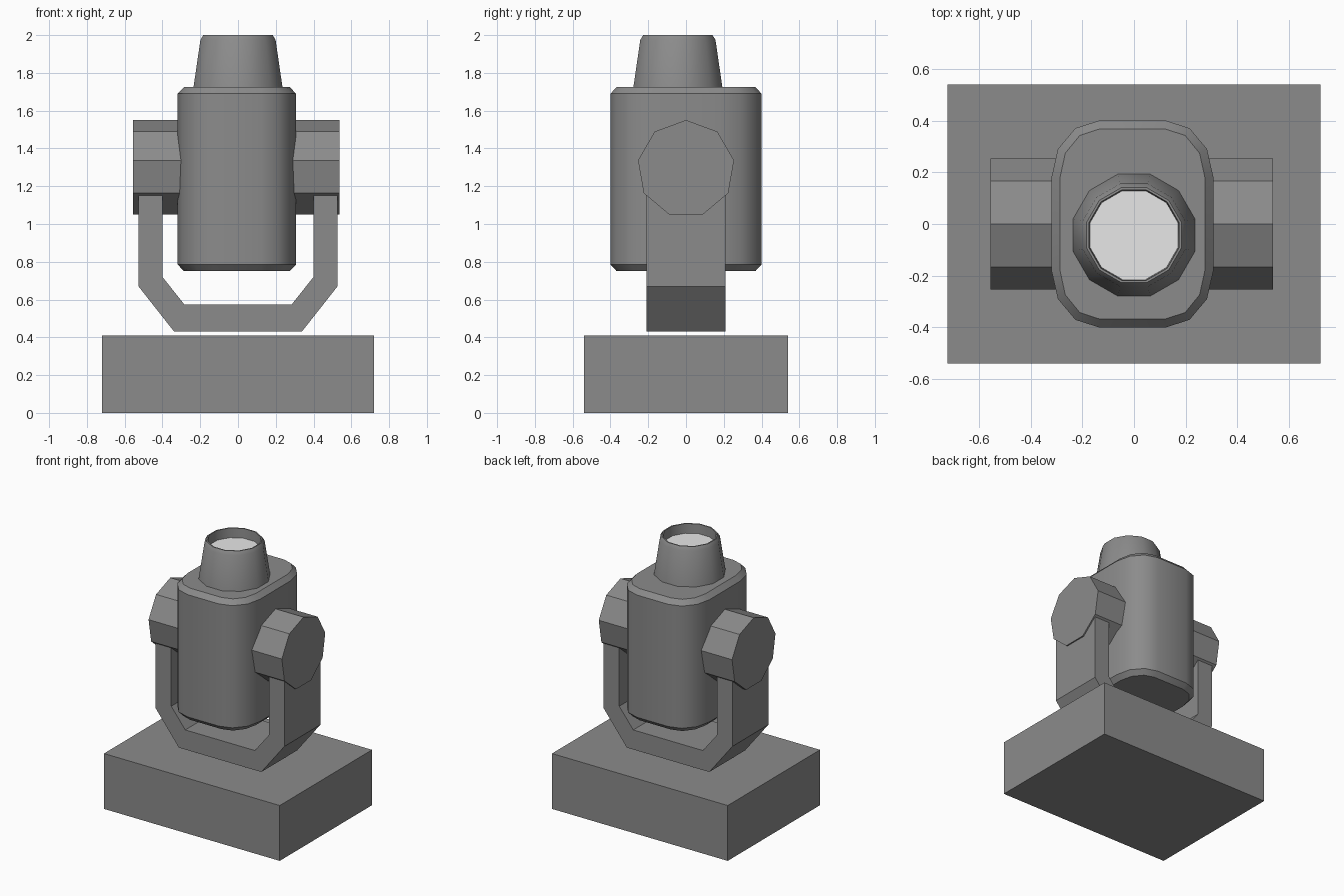
import bpy
import bmesh
from math import cos, sin, pi, radians

if "Cube" in bpy.data.objects:
    bpy.data.objects.remove(bpy.data.objects["Cube"], do_unlink=True)


def make_material(name, value):
    mat = bpy.data.materials.new(name)
    mat.use_nodes = True
    colour = (value, value, value, 1)
    mat.diffuse_color = colour
    mat.node_tree.nodes["Principled BSDF"].inputs["Base Color"].default_value = colour
    return mat


grey = make_material("dark_grey", 0.26)
pale = make_material("lens_pale_grey", 0.8)


def loft(name, rings, smooth=False, last_cap=0):
    """Skin a list of matching rings and cap both ends."""
    bm = bmesh.new()
    loops = [[bm.verts.new(p) for p in ring] for ring in rings]
    n = len(loops[0])
    for a, b in zip(loops, loops[1:]):
        for i in range(n):
            j = (i + 1) % n
            bm.faces.new((a[i], a[j], b[j], b[i]))
    bm.faces.new(loops[0][::-1])
    bm.faces.new(loops[-1]).material_index = last_cap
    bmesh.ops.recalc_face_normals(bm, faces=bm.faces)
    mesh = bpy.data.meshes.new(name)
    bm.to_mesh(mesh)
    bm.free()
    obj = bpy.data.objects.new(name, mesh)
    bpy.context.collection.objects.link(obj)
    mesh.materials.append(grey)
    mesh.materials.append(pale)
    if smooth:
        bpy.ops.object.select_all(action='DESELECT')
        obj.select_set(True)
        bpy.context.view_layer.objects.active = obj
        bpy.ops.object.shade_smooth_by_angle(angle=radians(40))
    return obj


def rounded_ring(inset, z, cx=-0.006):
    """Rectangle with elliptical three-segment corners."""
    pts = []
    for q, (sx, sy) in enumerate(((1, 1), (-1, 1), (-1, -1), (1, -1))):
        for k in range(4):
            a = (q + k / 3) * pi / 2
            pts.append((cx + sx * 0.128 + (0.185 - inset) * cos(a),
                        sy * 0.18 + (0.22 - inset) * sin(a), z))
    return pts


def round_ring(r, z, sides=12, cy=-0.043):
    return [(r * cos((i + 0.5) * 2 * pi / sides),
             cy + r * sin((i + 0.5) * 2 * pi / sides), z) for i in range(sides)]


# Base box
base = [(-0.72, -0.54), (0.72, -0.54), (0.72, 0.54), (-0.72, 0.54)]
loft("base", [[(x, y, z) for x, y in base] for z in (0, 0.41)])

# U-shaped yoke
outer = [(0.527, 1.25), (0.527, 0.67), (0.338, 0.43)]
inner = [(0.285, 0.575), (0.40, 0.72), (0.40, 1.25)]
half = outer + [(-x, z) for x, z in outer[::-1]]
profile = half + [(-x, z) for x, z in inner[::-1]] + inner
loft("yoke", [[(x, y, z) for x, z in profile] for y in (-0.21, 0.21)])

# Nine-sided tilt axle
loft("tilt_axle", [[(x, 0.258 * sin(i * 2 * pi / 9), 1.292 + 0.258 * cos(i * 2 * pi / 9))
                    for i in range(9)] for x in (-0.555, 0.537)])

# Lamp housing with chamfered ends
loft("lamp_housing", [rounded_ring(i, z) for i, z in
                      ((0.033, 0.75), (0, 0.785), (0, 1.69), (0.033, 1.725))], smooth=True)

# Tapered nozzle with a recessed lens
loft("nozzle", [round_ring(r, z) for r, z in
                ((0.246, 1.71), (0.206, 1.975), (0.19, 2.0), (0.181, 2.0), (0.177, 1.93))],
     smooth=True, last_cap=1)
